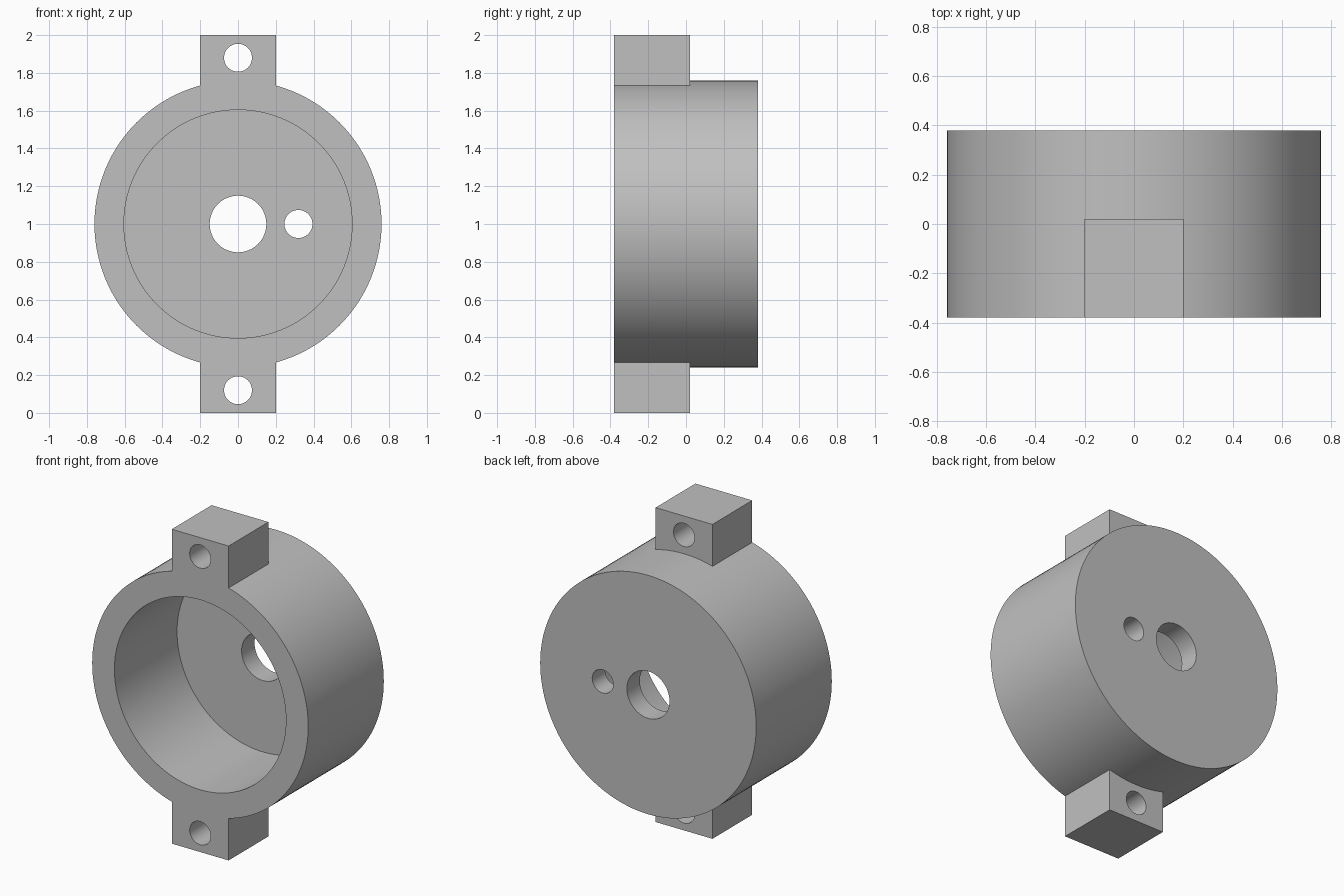
import bpy
from math import radians

cube = bpy.data.objects.get("Cube")
if cube:
    bpy.data.objects.remove(cube, do_unlink=True)

# Main dimensions
FRONT, BACK = -0.38, 0.38
RADIUS, BORE = 0.76, 0.604
FLOOR = 0.25          # y where the cup floor begins
TAB_BACK, TAB_WIDTH = 0.02, 0.4
CENTRE = 1.0

grey = bpy.data.materials.new("plain grey")
grey.use_nodes = True
grey.diffuse_color = (0.53, 0.53, 0.53, 1)
grey.node_tree.nodes["Principled BSDF"].inputs["Base Color"].default_value = grey.diffuse_color


def cylinder(name, radius, y0, y1, x=0, z=CENTRE, sides=64):
    bpy.ops.mesh.primitive_cylinder_add(
        vertices=sides, radius=radius, depth=y1 - y0,
        location=(x, (y0 + y1) / 2, z), rotation=(radians(90), 0, 0))
    obj = bpy.context.object
    obj.name = name
    bpy.ops.object.transform_apply(location=True, rotation=True, scale=True)
    return obj


def block(name, z0, z1):
    bpy.ops.mesh.primitive_cube_add(
        size=1, location=(0, (FRONT + TAB_BACK) / 2, (z0 + z1) / 2))
    obj = bpy.context.object
    obj.name = name
    obj.scale = (TAB_WIDTH, TAB_BACK - FRONT, z1 - z0)
    bpy.ops.object.transform_apply(location=True, rotation=True, scale=True)
    return obj


def combine(target, tool, operation):
    mod = target.modifiers.new(operation.lower(), 'BOOLEAN')
    mod.operation, mod.solver, mod.object = operation, 'EXACT', tool
    bpy.context.view_layer.objects.active = target
    bpy.ops.object.modifier_apply(modifier=mod.name)
    bpy.data.objects.remove(tool, do_unlink=True)


# Round cup with a mounting tab above and below
housing = cylinder("housing", RADIUS, FRONT, BACK, sides=128)
combine(housing, block("top_tab", 1.68, 2.0), 'UNION')
combine(housing, block("bottom_tab", 0.0, 0.32), 'UNION')

# Bore, shaft hole, offset hole and screw holes
cutters = [
    cylinder("bore", BORE, FRONT - 0.1, FLOOR, sides=128),
    cylinder("shaft_hole", 0.15, 0, BACK + 0.1),
    cylinder("offset_hole", 0.074, 0, BACK + 0.1, x=0.32),
    cylinder("top_screw_hole", 0.074, FRONT - 0.1, TAB_BACK + 0.1, z=1.88),
    cylinder("bottom_screw_hole", 0.074, FRONT - 0.1, TAB_BACK + 0.1, z=0.12),
]
for cutter in cutters:
    combine(housing, cutter, 'DIFFERENCE')

# Colour and smooth round walls with sharp rims
housing.data.materials.clear()
housing.data.materials.append(grey)
bpy.ops.object.select_all(action='DESELECT')
housing.select_set(True)
bpy.context.view_layer.objects.active = housing
bpy.ops.object.shade_smooth_by_angle(angle=radians(30))
